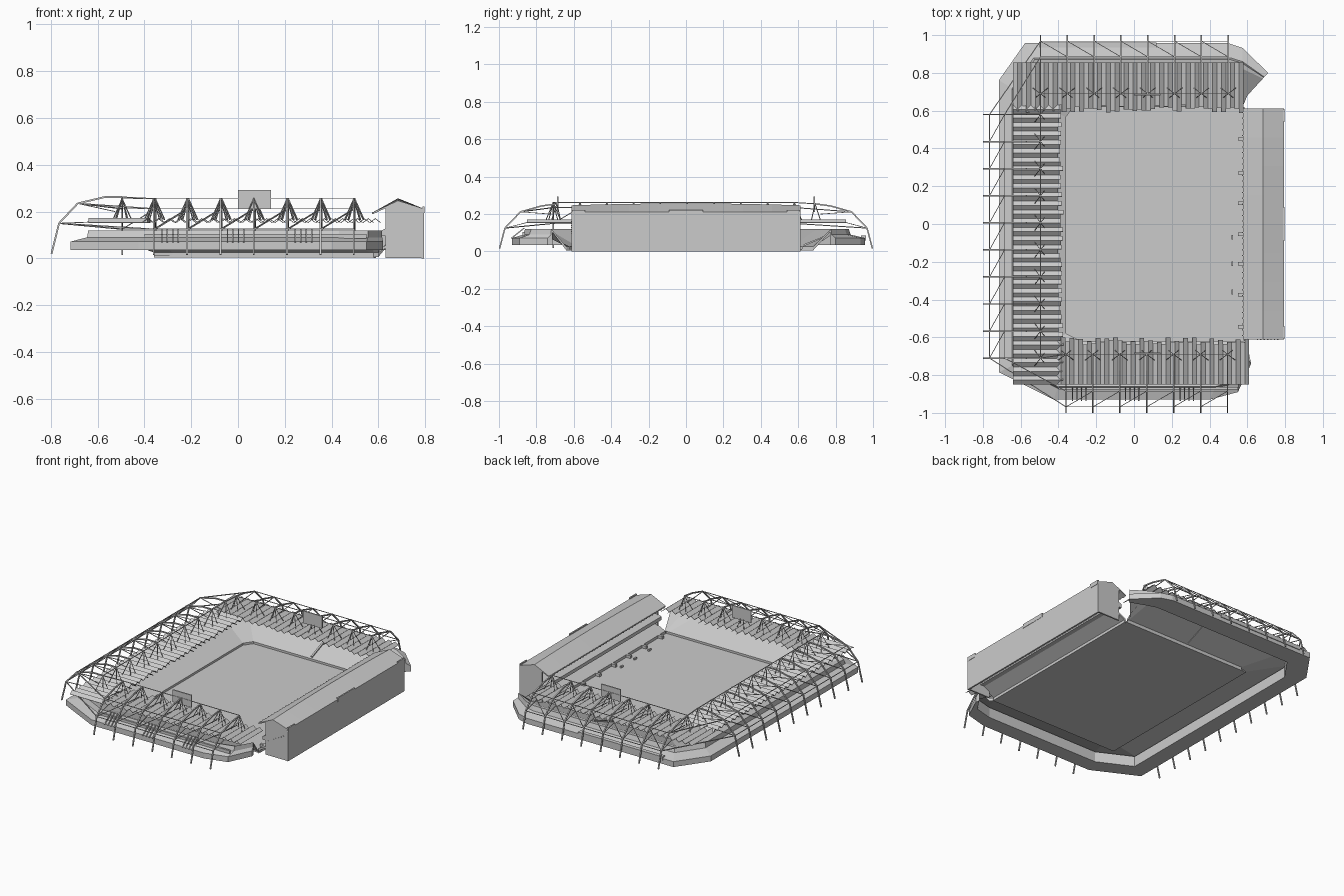
import bpy, bmesh, math, random
from mathutils import Vector

if "Cube" in bpy.data.objects:
    bpy.data.objects.remove(bpy.data.objects["Cube"])
random.seed(4)

def finish(name, bm):
    bmesh.ops.recalc_face_normals(bm, faces=bm.faces)
    me = bpy.data.meshes.new(name)
    bm.to_mesh(me)
    bm.free()
    ob = bpy.data.objects.new(name, me)
    bpy.context.collection.objects.link(ob)
    return ob

def extrude_y(name, pts, y0, y1):
    """Extrude an (x, z) profile along y."""
    bm = bmesh.new()
    a = [bm.verts.new((x, y0, z)) for x, z in pts]
    b = [bm.verts.new((x, y1, z)) for x, z in pts]
    bm.faces.new(a)
    bm.faces.new(b[::-1])
    for i in range(len(pts)):
        j = (i + 1) % len(pts)
        bm.faces.new((a[i], b[i], b[j], a[j]))
    return finish(name, bm)

def box(name, x0, x1, y0, y1, z0, z1):
    return extrude_y(name, [(x0, z0), (x1, z0), (x1, z1), (x0, z1)], y0, y1)

def bars(name, segs, r=0.003):
    """Square bars between pairs of points, joined in one mesh."""
    bm = bmesh.new()
    for p, q in segs:
        p, q = Vector(p), Vector(q)
        d = (q - p).normalized()
        u = d.cross(Vector((0, 0, 1)) if abs(d.z) < 0.95 else Vector((1, 0, 0))).normalized()
        v = d.cross(u)
        off = [(u + v) * r, (u - v) * r, (-u - v) * r, (v - u) * r]
        a = [bm.verts.new(p + o) for o in off]
        b = [bm.verts.new(q + o) for o in off]
        bm.faces.new(a)
        bm.faces.new(b[::-1])
        for i in range(4):
            j = (i + 1) % 4
            bm.faces.new((a[i], b[i], b[j], a[j]))
    return finish(name, bm)

# Bowl: rings of west, south, north distance, corner cut, spread, height
def ring(w, s, n, c, k, z):
    pts = [(.60 + .02 * k, -.64 - .1 * k), (.58 - .03 * k, -s + .04 * k), (.56 - .16 * k, -s),
           (-w + c * 2, -s), (-w, -s + c), (-w, n - c * 1.35), (-w + c * .95, n),
           (.56 - .06 * k, n), (.575, n - .025 * k), (.60 + .11 * k, .68 + .12 * k)]
    return [(x, y, z) for x, y in pts]

# Open underneath: the seating underside and the concourse inner wall stay visible
rings = [ring(.36, .62, .62, .04, 0, .006), ring(.36, .62, .62, .04, 0, .026),
         ring(.62, .84, .84, .11, .75, .115), ring(.64, .86, .87, .12, .8, .120),
         ring(.645, .87, .88, .12, .82, .090), ring(.715, .93, .957, .145, 1, .072),
         ring(.715, .93, .957, .145, 1, .036), ring(.61, .83, .83, .11, .75, .036),
         ring(.61, .83, .83, .11, .75, .105)]
bm = bmesh.new()
vs = [[bm.verts.new(p) for p in r] for r in rings]
for a, b in zip(vs, vs[1:]):
    for j in range(len(a) - 1):
        bm.faces.new((a[j], a[j + 1], b[j + 1], b[j]))
bm.faces.new([r[0] for r in vs])
bm.faces.new([r[-1] for r in vs])
finish("seating_bowl", bm)

# Pitch slab
box("pitch", -.36, .585, -.62, .62, .004, .012)

# Side mappings: along, outward, height
south = lambda t, o, z: (t, -o, z)
north = lambda t, o, z: (t, o, z)
west = lambda t, o, z: (-o, t, z)

# Aisle on the north seating slope
bars("seating_aisle", [(north(.1, .63, .032), north(.1, .83, .114))], .006)

# Pleated roofs with uneven front edges
def pleated_roof(name, side, t0, t1, n, back, front, jitter):
    bm = bmesh.new()
    p = (t1 - t0) / n
    for i in range(n):
        a = t0 + i * p
        for s, e, za, zb, ext in ((a, a + p / 2, .154, .172, 0), (a + p / 2, a + p, .172, .154, .012)):
            f = front - ext + random.uniform(-jitter, jitter)
            bm.faces.new([bm.verts.new(side(*q)) for q in
                          ((s, back, za), (e, back, zb), (e, f, zb), (s, f, za))])
    for f in bm.faces:
        f.normal_update()
        if f.normal.z < 0:
            f.normal_flip()
    me = bpy.data.meshes.new(name)
    bm.to_mesh(me)
    bm.free()
    ob = bpy.data.objects.new(name, me)
    bpy.context.collection.objects.link(ob)
    m = ob.modifiers.new("thickness", 'SOLIDIFY')
    m.thickness = .003

pleated_roof("south_roof", south, -.41, .61, 22, .85, .625, .015)
pleated_roof("north_roof", north, -.64, .58, 26, .855, .615, .015)
pleated_roof("west_roof", west, -.85, .63, 32, .64, .395, .01)

# Roof trusses: bent frames, long chords, one diagonal per bay and hanger fans
def truss(name, side, ts, prof, back):
    heavy, light = [], []
    node, knee, hip = prof[-1], prof[1], prof[2]
    for i, t in enumerate(ts):
        pts = [side(t, *p) for p in prof]
        heavy += list(zip(pts, pts[1:]))
        light.append((side(t, *knee), side(t, back, .155)))
        light.append((side(t, *hip), side(t, node[0] + .03, .2)))
        for dt, do in ((.04, .03), (-.04, .03), (.025, -.02), (-.025, -.02)):
            light.append((side(t, *node), side(t + dt, node[0] + do, .165)))
        if i:
            s = ts[i - 1]
            for p in (knee, node):
                light.append((side(s, *p), side(t, *p)))
            light.append((side(s, *knee), side(t, *hip)))
            light.append((side(s, *hip), side(t, *hip)))
    bars(name + "_frames", heavy, .0038)
    bars(name + "_bracing", light, .0018)

end_prof = [(.997, .015), (.968, .125), (.885, .212), (.775, .243), (.69, .255)]
west_prof = [(.797, .02), (.765, .150), (.685, .235), (.57, .262), (.495, .262)]
s_ts = [-.36 + i * .1425 for i in range(7)]
n_ts = [-.495 + i * .142 for i in range(8)]
w_ts = [-.71 + i * .1433 for i in range(10)]
truss("south_truss", south, s_ts, end_prof, .85)
truss("north_truss", north, n_ts, end_prof, .855)
truss("west_truss", west, w_ts, west_prof, .64)

# Corner chords joining the trusses
bars("corner_chords", [(west(w_ts[e], *west_prof[i]), sd(ts[0], *end_prof[i]))
                       for e, sd, ts in ((0, south, s_ts), (-1, north, n_ts)) for i in (1, 2, 4)], .0025)

# Scoreboards
for nm, s in (("south", -1), ("north", 1)):
    y = s * .685
    box(nm + "_scoreboard", 0, .14, y - .004, y + .004, .212, .293)

# South entrance stairs
stairs = []
for x in (-.29, -.01, .28):
    for d in (-.035, -.012, .012, .035):
        stairs.append(((x + d, -.935, .07), (x + d, -.865, .125)))
bars("entrance_stairs", stairs, .003)
box("south_facade_band", -.40, .55, -.875, -.862, .085, .105)
box("north_facade_band", -.50, .12, .935, .962, .060, .085)

# Main stand: walls, tiers, roof
Y = .612
box("main_back_wall", .785, .795, -Y, Y, 0, .205)
for s in (-1, 1):
    extrude_y("main_end_wall", [(.63, .002), (.79, .002), (.79, .21), (.688, .245), (.63, .215)],
              s * Y, s * (Y - .01))
extrude_y("main_lower_tier", [(.58, .002), (.58, .03), (.67, .075), (.70, .075), (.70, .065),
                              (.67, .065), (.59, .02), (.59, .002)], -Y, Y)
extrude_y("main_upper_tier", [(.61, .095), (.61, .118), (.73, .175), (.787, .175), (.787, .165),
                              (.73, .165), (.63, .105), (.63, .095)], -Y, Y)
box("main_box_row", .66, .67, -Y, Y, .065, .11)

# Gently arched pitched roof
bm = bmesh.new()
rows = []
for i in range(9):
    y = -Y + 2 * Y * i / 8
    h = .010 * (1 - (y / Y) ** 2)
    sec = [(.578, .198), (.684, .247 + h), (.795, .212), (.795, .204), (.684, .239 + h), (.578, .19)]
    rows.append([bm.verts.new((x, y, z)) for x, z in sec])
for a, b in zip(rows, rows[1:]):
    for j in range(6):
        k = (j + 1) % 6
        bm.faces.new((a[j], a[k], b[k], b[j]))
bm.faces.new(rows[0])
bm.faces.new(rows[-1])
finish("main_roof", bm)

# Raised parapets on the back wall
for a, b in ((-.61, -.54), (-.09, .09), (.54, .61)):
    box("parapet", .788, .797, a, b, .195, .222)

# Roof edge lights and stair windows
for i in range(40):
    y = -.59 + i * 1.18 / 39
    box("roof_light", .573, .58, y - .003, y + .003, .19, .198)
for i in range(7):
    x, z = .65 + i * .018, .095 + i * .0105
    box("stair_window", x, x + .007, -Y - .002, -Y + .002, z, z + .004)

# Tier entrances and team shelters
for y in (.45, .27, .11, -.055, -.21, -.375, -.545):
    box("tier_entrance", .55, .582, y - .009, y + .009, .012, .03)
for y in (-.07, -.21, -.36):
    box("team_shelter", .515, .525, y - .012, y + .012, .012, .024)
